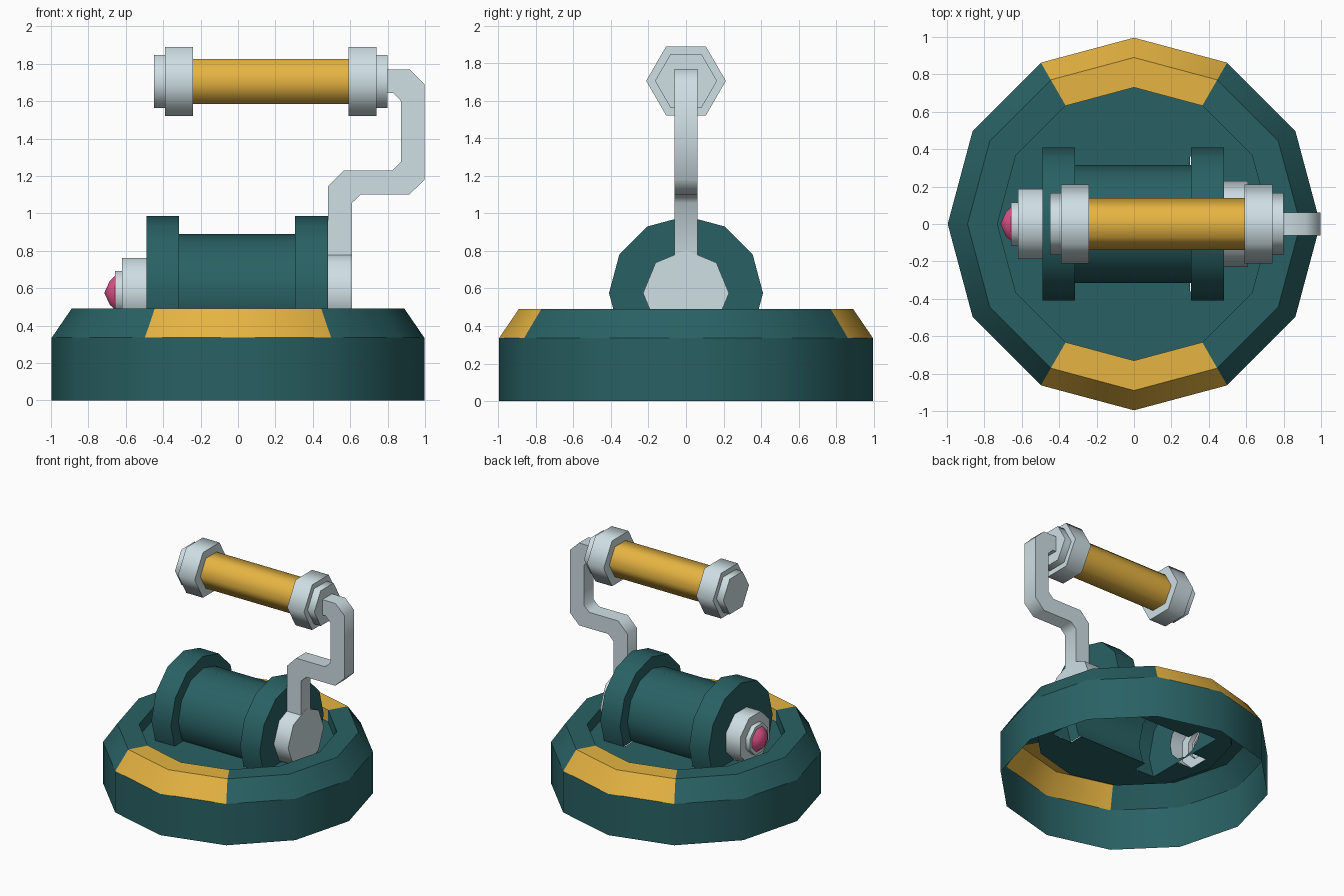
import bpy, bmesh, math

if "Cube" in bpy.data.objects:
    bpy.data.objects.remove(bpy.data.objects["Cube"])

FLOOR = 0.395     # recessed deck height
AXLE = 0.575      # drum axis height
GRIP_Z = 1.705    # handle axis height


def material(name, rgb):
    m = bpy.data.materials.new(name)
    m.diffuse_color = (*rgb, 1)
    m.use_nodes = True
    m.node_tree.nodes["Principled BSDF"].inputs["Base Color"].default_value = m.diffuse_color
    return m


teal = material("dark teal", (0.022, 0.120, 0.127))
gold = material("golden yellow", (0.79, 0.455, 0.054))
grey = material("pale grey", (0.62, 0.735, 0.775))
pink = material("pink", (0.80, 0.095, 0.275))


def lathe(profile, sides, axis="x", height=0.0, turn=0.0):
    """Revolve (position, radius) points around x (at a height) or z."""
    bm = bmesh.new()
    rings = []
    for a, r in profile:
        ring = []
        for i in range(sides if r > 0 else 1):
            t = 2 * math.pi * (i + turn) / sides
            u, v = r * math.cos(t), r * math.sin(t)
            co = (a, u, v + height) if axis == "x" else (u, v, a)
            ring.append(bm.verts.new(co))
        rings.append(ring)
    for lo, hi in zip(rings, rings[1:]):
        for i in range(sides):
            j = (i + 1) % sides
            quad = [lo[i % len(lo)], lo[j % len(lo)], hi[j % len(hi)], hi[i % len(hi)]]
            bm.faces.new(list(dict.fromkeys(quad)))
    return bm


def clip_to_floor(bm):
    bmesh.ops.bisect_plane(bm, geom=bm.verts[:] + bm.edges[:] + bm.faces[:],
                           plane_co=(0, 0, FLOOR), plane_no=(0, 0, 1), clear_inner=True)
    return bm


def finish(name, bm, mats, smooth=None):
    me = bpy.data.meshes.new(name)
    bm.to_mesh(me)
    bm.free()
    for m in mats:
        me.materials.append(m)
    if smooth:
        me.shade_smooth()
        me.set_sharp_from_angle(angle=math.radians(smooth))
    ob = bpy.data.objects.new(name, me)
    bpy.context.collection.objects.link(ob)
    return ob


# Base: open-bottomed twelve-sided shell with a recessed deck
base = lathe([(0, 0.996), (0.335, 0.996), (0.49, 0.89), (0.49, 0.73), (FLOOR, 0.73), (FLOOR, 0)],
             12, "z")


def deck_faces(bm):
    return [f for f in bm.faces if all(abs(v.co.z - FLOOR) < 1e-4 for v in f.verts)]


# Openings in the deck under the hollow drum: x from, x to, half width
openings = [(-0.62, -0.49, 0.085), (-0.49, -0.315, 0.362), (-0.315, 0.30, 0.25),
            (0.30, 0.48, 0.362), (0.48, 0.61, 0.122)]
cuts = [((x, 0, 0), (1, 0, 0)) for x in (-0.62, -0.49, -0.315, 0.30, 0.48, 0.61)]
cuts += [((0, s * w, 0), (0, 1, 0)) for w in (0.085, 0.122, 0.25, 0.362) for s in (-1, 1)]
for co, no in cuts:
    faces = deck_faces(base)
    edges = {e for f in faces for e in f.edges}
    verts = {v for f in faces for v in f.verts}
    bmesh.ops.bisect_plane(base, geom=faces + list(edges) + list(verts), plane_co=co, plane_no=no)
hole = []
for f in deck_faces(base):
    c = f.calc_center_median()
    if any(a < c.x < b and abs(c.y) < w for a, b, w in openings):
        hole.append(f)
bmesh.ops.delete(base, geom=hole, context="FACES")

# Gold rim sections at the front and back
for f in base.faces:
    zs = [v.co.z for v in f.verts]
    c = f.calc_center_median()
    if max(zs) > 0.47 and min(zs) > 0.3 and abs(c.x) < 0.577 * abs(c.y):
        f.material_index = 1
finish("base", base, [teal, gold], 32)

# Drum with two end flanges
drum = lathe([(-0.49, 0.17), (-0.49, 0.41), (-0.315, 0.41), (-0.315, 0.315),
              (0.305, 0.315), (0.305, 0.41), (0.482, 0.41), (0.482, 0.17)], 12, "x", AXLE)
finish("drum", clip_to_floor(drum), [teal], 32)

# Stepped cap and round knob on the left end, flat sides upright
cap = lathe([(-0.657, 0.09), (-0.657, 0.125), (-0.62, 0.125), (-0.62, 0.202), (-0.49, 0.202)],
            8, "x", AXLE, 0.5)
finish("axle_cap", clip_to_floor(cap), [grey], 50)
knob = lathe([(-0.715, 0), (-0.685, 0.07), (-0.655, 0.1)], 8, "x", AXLE, 0.5)
finish("axle_knob", knob, [pink], 50)

# Crank hub on the right end
hub = lathe([(0.482, 0.229), (0.61, 0.229), (0.61, 0)], 8, "x", AXLE)
finish("crank_hub", clip_to_floor(hub), [grey], 50)

# Crank arm: bent flat profile extruded in y
outline = [(0.482, 0.70), (0.609, 0.70), (0.609, 1.055), (0.655, 1.10), (0.915, 1.10),
           (0.998, 1.18), (0.998, 1.69), (0.918, 1.768), (0.78, 1.768), (0.78, 1.643),
           (0.83, 1.643), (0.872, 1.60), (0.872, 1.275), (0.825, 1.23), (0.565, 1.23),
           (0.482, 1.145)]
arm = bmesh.new()
side = arm.faces.new([arm.verts.new((x, -0.062, z)) for x, z in outline])
ext = bmesh.ops.extrude_face_region(arm, geom=[side], use_keep_orig=True)
bmesh.ops.translate(arm, vec=(0, 0.124, 0),
                    verts=[g for g in ext["geom"] if isinstance(g, bmesh.types.BMVert)])
bmesh.ops.recalc_face_normals(arm, faces=arm.faces[:])
finish("crank_arm", arm, [grey], 50)

# Hexagonal grip with a stepped collar at each end
grip = lathe([(-0.24, 0.14), (0.60, 0.14)], 6, "x", GRIP_Z)
finish("grip", grip, [gold], 62)
left = [(-0.45, 0), (-0.45, 0.165), (-0.39, 0.165), (-0.39, 0.212), (-0.24, 0.212), (-0.24, 0)]
right = [(0.35 - x, r) for x, r in reversed(left)]
for name, prof in (("grip_collar_left", left), ("grip_collar_right", right)):
    finish(name, lathe(prof, 6, "x", GRIP_Z), [grey], 62)
